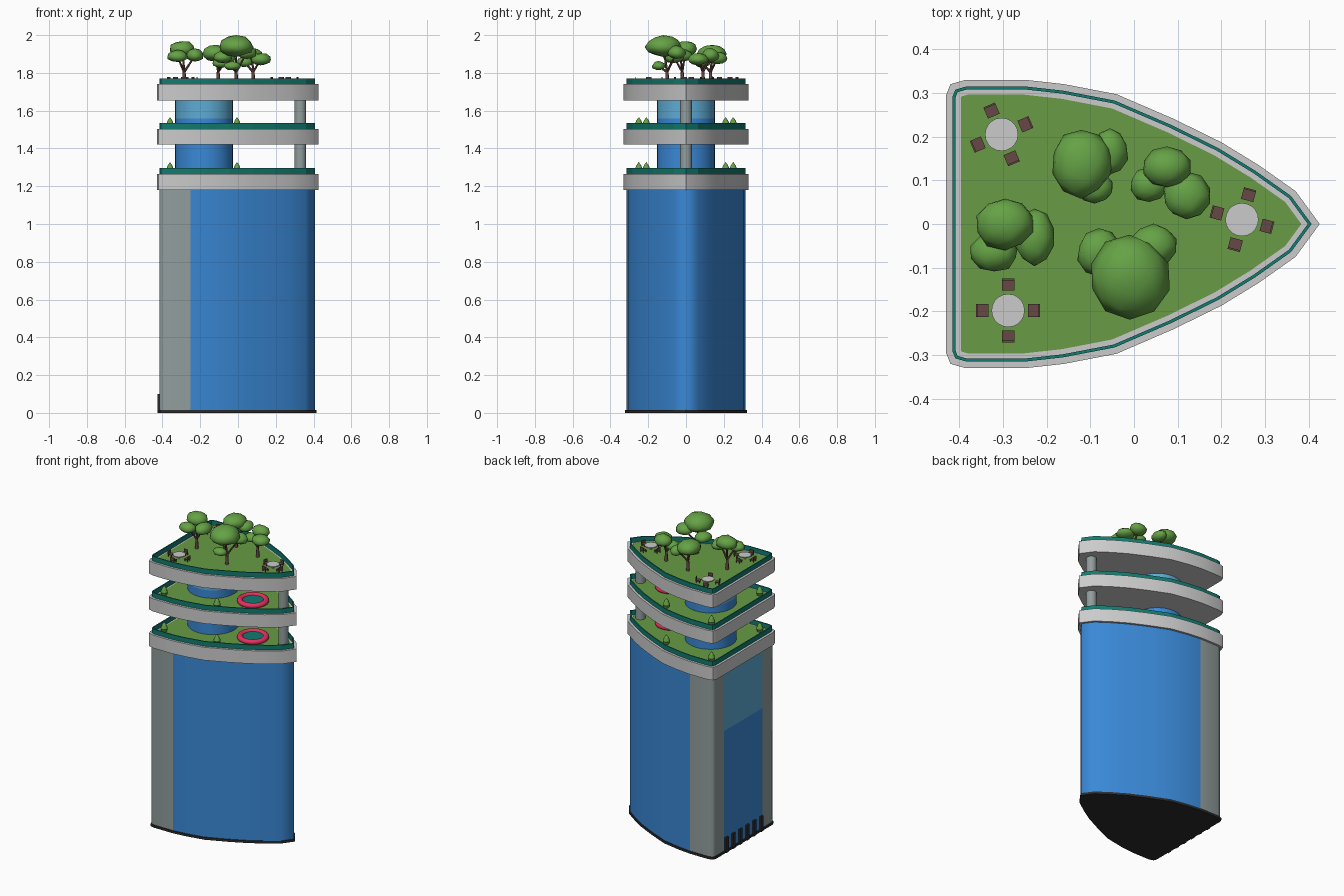
import bpy, bmesh, math, random
from mathutils import Vector, Matrix

if "Cube" in bpy.data.objects:
    bpy.data.objects.remove(bpy.data.objects["Cube"])
random.seed(4)

def mat(name, r, g, b):
    m = bpy.data.materials.new(name)
    m.diffuse_color = (r, g, b, 1)
    m.use_nodes = True
    m.node_tree.nodes["Principled BSDF"].inputs["Base Color"].default_value = m.diffuse_color
    return m

BLUE = mat("blue_glass", .042, .25, .68)
SKY = mat("light_blue_glass", .115, .41, .66)
TEAL = mat("teal", .006, .20, .16)
GRASS = mat("grass_green", .14, .33, .06)
LEAF = mat("leaf_green", .13, .36, .06)
PALE = mat("pale_grey", .60, .60, .60)
GREY = mat("mid_grey", .29, .34, .34)
DARK = mat("near_black", .025, .025, .025)
BROWN = mat("brown", .13, .065, .058)
PINK = mat("pink", .78, .03, .12)

def finish(name, bm, mats, angle=None):
    bmesh.ops.recalc_face_normals(bm, faces=bm.faces[:])
    me = bpy.data.meshes.new(name)
    bm.to_mesh(me)
    bm.free()
    for m in mats:
        me.materials.append(m)
    ob = bpy.data.objects.new(name, me)
    bpy.context.collection.objects.link(ob)
    if angle:
        bpy.ops.object.select_all(action='DESELECT')
        ob.select_set(True)
        bpy.context.view_layer.objects.active = ob
        bpy.ops.object.shade_smooth_by_angle(angle=math.radians(angle))
    return ob

# Plan outline: upper half from the back wall to the pointed tip, mirrored in y
half = [(-.43, .2), (-.43, .295), (-.42, .32), (-.385, .33), (-.25, .33), (-.16, .32), (-.04, .297),
        (.09, .241), (.2, .187), (.285, .135), (.37, .075)]
plan = half + [(.425, 0)] + [(x, -y) for x, y in reversed(half)]

def inset(d):
    """Mitred inward offset of the clockwise plan."""
    out, n = [], len(plan)
    for i in range(n):
        p = Vector(plan[i])
        a = (p - Vector(plan[i - 1])).normalized()
        b = (Vector(plan[(i + 1) % n]) - p).normalized()
        na, nb = Vector((a.y, -a.x)), Vector((b.y, -b.x))
        m = (na + nb).normalized()
        out.append(p + m * d / m.dot(na))
    return out

def prism(name, d, zs, mats, rule=None, angle=40):
    bm = bmesh.new()
    rings = [[bm.verts.new((p.x, p.y, z)) for p in inset(d)] for z in zs]
    for lo, hi in zip(rings, rings[1:]):
        for i in range(len(lo)):
            j = (i + 1) % len(lo)
            bm.faces.new((lo[i], lo[j], hi[j], hi[i]))
    bm.faces.new(rings[0])
    bm.faces.new(rings[-1])
    if rule:
        for f in bm.faces:
            f.material_index = rule(f.calc_center_median())
    return finish(name, bm, mats, angle)

def rail(name, d, t, z0, z1):
    bm = bmesh.new()
    loops = [[bm.verts.new((p.x, p.y, z)) for p in inset(e)]
             for e, z in ((d, z0), (d, z1), (d + t, z1), (d + t, z0))]
    for k in range(4):
        A, B = loops[k], loops[(k + 1) % 4]
        for i in range(len(A)):
            j = (i + 1) % len(A)
            bm.faces.new((A[i], A[j], B[j], B[i]))
    return finish(name, bm, [TEAL])

def rod(bm, a, b, r0, r1, seg=16):
    a, b = Vector(a), Vector(b)
    q = (b - a).to_track_quat('Z', 'Y').to_matrix().to_4x4()
    bmesh.ops.create_cone(bm, cap_ends=True, segments=seg, radius1=r0, radius2=r1,
                          depth=(b - a).length, matrix=Matrix.Translation((a + b) / 2) @ q)

def box(bm, c, s, m=Matrix()):
    bmesh.ops.create_cube(bm, size=1, matrix=m @ Matrix.Translation(c) @ Matrix.Diagonal((*s, 1)))

def cyl(name, x, y, z0, z1, r, m, seg=32):
    bm = bmesh.new()
    rod(bm, (x, y, z0), (x, y, z1), r, r, seg)
    return finish(name, bm, [m], 40)

# Tower body: glass with grey back corners, paler glass high on the back panel
def body_rule(c):
    if c.x < -.41 and abs(c.y) < .1:
        return 1 if c.z > .8 else 0
    return 2 if c.x < -.25 else 0

prism("base_plinth", .008, (0, .015), [DARK])
prism("tower_body", .014, (.015, .8, 1.18), [BLUE, SKY, GREY], body_rule, 80)

# Entrance posts on the back wall
bm = bmesh.new()
for i in range(6):
    box(bm, (-.418, -.18 + .072 * i, .05), (.018, .026, .1))
finish("entrance_posts", bm, [DARK])

# Three garden decks with railings
for n, (z0, z1) in enumerate(((1.18, 1.265), (1.42, 1.503), (1.655, 1.74)), 1):
    prism(f"deck_slab_{n}", 0, (z0, z1), [PALE])
    prism(f"deck_lawn_{n}", .034, (z1 - .002, z1 + .003), [GRASS])
    rail(f"deck_railing_{n}", .015, .007, z1 - .001, z1 + .031)

# Storeys between decks: round glass core, column, pool and shrubs
for n, (z0, z1) in enumerate(((1.265, 1.42), (1.503, 1.655)), 1):
    split = z1 if n == 1 else 1.558
    cyl(f"glass_core_{n}", -.18, 0, z0, split, .153, BLUE, 40)
    if n == 2:
        cyl("glass_core_upper", -.18, 0, split, z1, .153, SKY, 40)
    cyl(f"column_{n}", .33, 0, z0, z1, .031, GREY, 20)
    cyl(f"pool_water_{n}", .13, -.03, z0, z0 + .018, .075, TEAL)
    bm = bmesh.new()
    grid = [[bm.verts.new((.13 + (.078 + .018 * math.cos(v)) * math.cos(u),
                           -.03 + (.078 + .018 * math.cos(v)) * math.sin(u),
                           z0 + .014 + .016 * math.sin(v)))
             for v in [k * math.tau / 10 for k in range(10)]]
            for u in [k * math.tau / 32 for k in range(32)]]
    for i in range(32):
        for j in range(10):
            a, b = grid[i], grid[(i + 1) % 32]
            bm.faces.new((a[j], b[j], b[(j + 1) % 10], a[(j + 1) % 10]))
    finish(f"pool_ring_{n}", bm, [PINK], 60)
    bm = bmesh.new()
    for x, y in ((-.36, .25), (-.005, .21)):
        for s in (1, -1):
            rod(bm, (x, s * y, z0), (x, s * y, z0 + .022), .015, .022, 10)
            rod(bm, (x, s * y, z0 + .022), (x, s * y, z0 + .045), .022, .013, 10)
            rod(bm, (x, s * y, z0 + .045), (x, s * y, z0 + .062), .013, .001, 10)
    finish(f"shrubs_{n}", bm, [LEAF], 50)

# Roof tables, each with four chairs
Z = 1.743
for n, (x, y, deg) in enumerate(((-.303, .205, 23), (.247, .01, -15), (-.288, -.198, 0)), 1):
    bm = bmesh.new()
    rod(bm, (x, y, Z + .022), (x, y, Z + .028), .038, .038, 20)
    rod(bm, (x, y, Z), (x, y, Z + .023), .006, .006, 8)
    finish(f"table_{n}", bm, [PALE], 40)
    bm = bmesh.new()
    for k in range(4):
        m = Matrix.Translation((x, y, Z)) @ Matrix.Rotation(math.radians(deg + 90 * k), 4, 'Z')
        box(bm, (.059, 0, .014), (.027, .029, .004), m)
        box(bm, (.071, 0, .024), (.004, .029, .02), m)
        for lx in (.049, .069):
            for ly in (-.011, .011):
                box(bm, (lx, ly, .006), (.004, .004, .014), m)
    finish(f"chairs_{n}", bm, [BROWN])

# Roof trees: trunk position, then leaf clumps (centre and radii)
trees = [
    ((-.105, .13), [(-.12, .14, 1.90, .07, .08, .05), (-.055, .165, 1.875, .042, .055, .036),
                    (-.09, .085, 1.85, .045, .038, .03)]),
    ((.08, .09), [(.075, .13, 1.89, .055, .047, .042), (.12, .065, 1.87, .055, .055, .036),
                  (.035, .09, 1.855, .045, .04, .03)]),
    ((-.285, -.02), [(-.295, .0, 1.925, .068, .06, .045), (-.228, -.03, 1.89, .048, .065, .038),
                     (-.32, -.065, 1.885, .055, .045, .036)]),
    ((-.01, -.1), [(-.01, -.12, 1.937, .092, .095, .064), (-.08, -.065, 1.88, .05, .055, .036),
                   (.045, -.05, 1.905, .055, .05, .04), (-.03, -.145, 1.835, .045, .036, .027)]),
]
for n, ((x, y), clumps) in enumerate(trees, 1):
    trunk, crown = bmesh.new(), bmesh.new()
    fork = (x, y, 1.805)
    rod(trunk, (x, y, 1.74), fork, .011, .008, 8)
    for cx, cy, cz, rx, ry, rz in clumps:
        rod(trunk, fork, (cx, cy, cz), .007, .004, 6)
        m = Matrix.Translation((cx, cy, cz)) @ Matrix.Diagonal((rx, ry, rz, 1))
        new = bmesh.ops.create_icosphere(crown, subdivisions=2, radius=1)["verts"]
        for v in new:
            v.co = m @ (v.co * random.uniform(.93, 1.05))
            if v.co.z < cz:                      # flatter underside
                v.co.z = cz + (v.co.z - cz) * .8
            v.co.z = min(v.co.z, 2.0)
    finish(f"tree_trunk_{n}", trunk, [BROWN], 50)
    finish(f"tree_crown_{n}", crown, [LEAF], 60)
